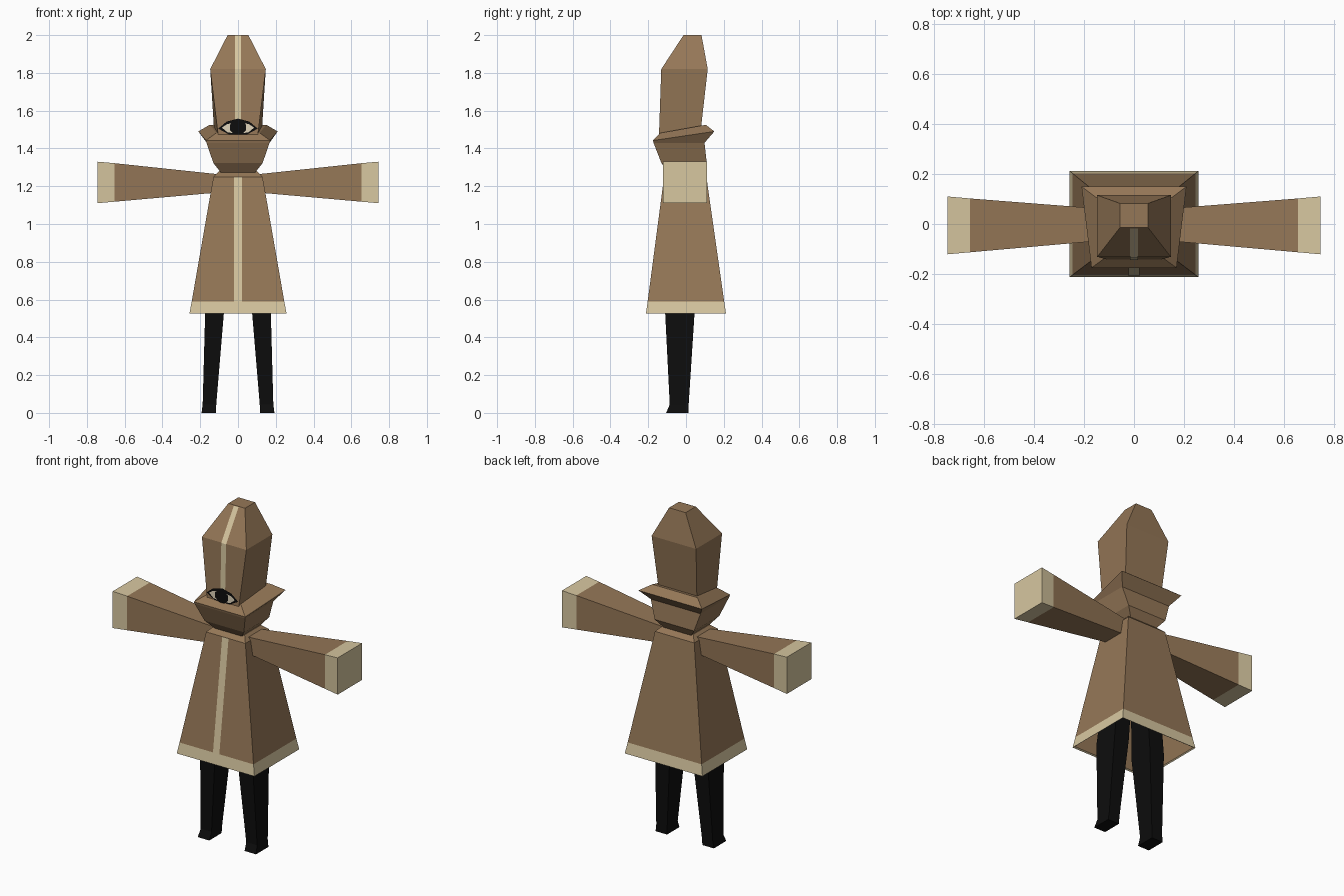
import bpy, math

if "Cube" in bpy.data.objects:
    bpy.data.objects.remove(bpy.data.objects["Cube"])

def material(name, rgb):
    m = bpy.data.materials.new(name)
    m.diffuse_color = (*rgb, 1)
    m.use_nodes = True
    m.node_tree.nodes["Principled BSDF"].inputs["Base Color"].default_value = m.diffuse_color
    return m

BROWN = material("brown cloth", (0.30, 0.185, 0.095))
CREAM = material("cream trim", (0.68, 0.57, 0.35))
BLACK = material("black", (0.004, 0.004, 0.004))
WHITE = material("eye white", (0.75, 0.66, 0.50))

def make(name, verts, faces, mats):
    me = bpy.data.meshes.new(name)
    me.from_pydata(verts, [], faces)
    for m in mats:
        me.materials.append(m)
    ob = bpy.data.objects.new(name, me)
    bpy.context.collection.objects.link(ob)
    return ob

def rect(z, x0, x1, y0, y1):
    return [(x0, y0, z), (x1, y0, z), (x1, y1, z), (x0, y1, z)]

def tilted(front, back):
    """Four-cornered ring; front and back are each (half width, y, z)."""
    (fx, fy, fz), (bx, by, bz) = front, back
    return [(-fx, fy, fz), (fx, fy, fz), (bx, by, bz), (-bx, by, bz)]

def loft(name, rings, mats, cap_start=True, cap_end=True):
    verts = [v for r in rings for v in r]
    faces = []
    for i in range(len(rings) - 1):
        a = 4 * i
        for k in range(4):
            n = (k + 1) % 4
            faces.append((a + k, a + n, a + 4 + n, a + 4 + k))
    if cap_start:
        faces.append((3, 2, 1, 0))
    if cap_end:
        e = len(verts) - 4
        faces.append((e, e + 1, e + 2, e + 3))
    return make(name, verts, faces, mats)

def strip(name, path, half, mat):
    """Thin trim band running along a (y, z) path."""
    verts = [(s * half, y - 0.004, z) for y, z in path for s in (-1, 1)]
    faces = [(2 * i, 2 * i + 1, 2 * i + 3, 2 * i + 2) for i in range(len(path) - 1)]
    make(name, verts, faces, [mat])

def plate(name, pts, y, mat):
    make(name, [(x, y, z) for x, z in pts], [tuple(range(len(pts)))], [mat])

# Coat: lining, open hem, flared body, shoulders
coat = loft("coat", [
    rect(1.20, -0.12, 0.12, -0.10, 0.09),
    rect(0.53, -0.25, 0.25, -0.203, 0.203),
    rect(0.525, -0.257, 0.257, -0.212, 0.212),
    rect(0.59, -0.245, 0.245, -0.203, 0.202),
    rect(1.25, -0.13, 0.13, -0.116, 0.108),
    rect(1.28, -0.10, 0.10, -0.08, 0.075)], [BROWN, CREAM], cap_start=False)
for p in coat.data.polygons:
    if p.center.z < 0.58:
        p.material_index = 1
strip("coat_stripe", [(-0.203, 0.59), (-0.116, 1.25)], 0.021, CREAM)

# Sleeves with cream cuffs, and legs with small feet
for side, s in (("left", 1), ("right", -1)):
    rings = []
    for x, y0, y1, z0, z1 in ((0.09, -0.063, 0.058, 1.168, 1.262),
                              (0.655, -0.113, 0.102, 1.118, 1.322),
                              (0.745, -0.121, 0.11, 1.11, 1.33)):
        ring = [(s * x, y0, z0), (s * x, y1, z0), (s * x, y1, z1), (s * x, y0, z1)]
        rings.append(ring if s > 0 else ring[::-1])
    sleeve = loft(side + "_sleeve", rings, [BROWN, CREAM])
    for p in sleeve.data.polygons:
        if abs(p.center.x) > 0.66:
            p.material_index = 1
    legs = []
    for z, a, b, y0, y1 in ((0, 0.117, 0.193, -0.105, 0.012),
                            (0.045, 0.115, 0.187, -0.086, 0.014),
                            (0.525, 0.075, 0.174, -0.11, 0.045),
                            (0.80, 0.055, 0.15, -0.09, 0.045)):
        legs.append(rect(z, *sorted((s * a, s * b)), y0, y1))
    loft(side + "_leg", legs, [BLACK])

# Flared collar, higher at the back
loft("collar", [
    rect(1.272, -0.09, 0.09, -0.09, 0.08),
    rect(1.322, -0.13, 0.13, -0.13, 0.11),
    tilted((0.167, -0.172, 1.43), (0.165, 0.098, 1.43)),
    tilted((0.17, -0.175, 1.442), (0.21, 0.15, 1.49)),
    tilted((0.115, -0.135, 1.482), (0.15, 0.105, 1.525))], [BROWN])

# Tall hood with sloping crown
loft("hood", [
    tilted((0.105, -0.143, 1.47), (0.125, 0.075, 1.47)),
    rect(1.82, -0.147, 0.147, -0.131, 0.115),
    rect(2.0, -0.055, 0.055, -0.013, 0.082)], [BROWN])
strip("hood_stripe", [(-0.140, 1.55), (-0.131, 1.82), (-0.013, 1.998)], 0.016, CREAM)

# Single eye: dark opening, white, iris
plate("eye_opening", [(-0.105, 1.505), (-0.05, 1.475), (0.05, 1.475), (0.105, 1.505),
                      (0.06, 1.542), (0, 1.558), (-0.06, 1.542)], -0.149, BLACK)
for side, s in (("left", 1), ("right", -1)):
    pts = [(0.03, 1.482), (0.055, 1.485), (0.085, 1.51), (0.06, 1.528), (0.03, 1.534)]
    pts = [(s * x, z) for x, z in pts]
    plate(side + "_eye_white", pts if s > 0 else pts[::-1], -0.152, WHITE)
plate("iris", [(0.046 * math.cos(math.radians(22.5 + 45 * i)),
                1.511 + 0.04 * math.sin(math.radians(22.5 + 45 * i))) for i in range(8)],
      -0.155, BLACK)
